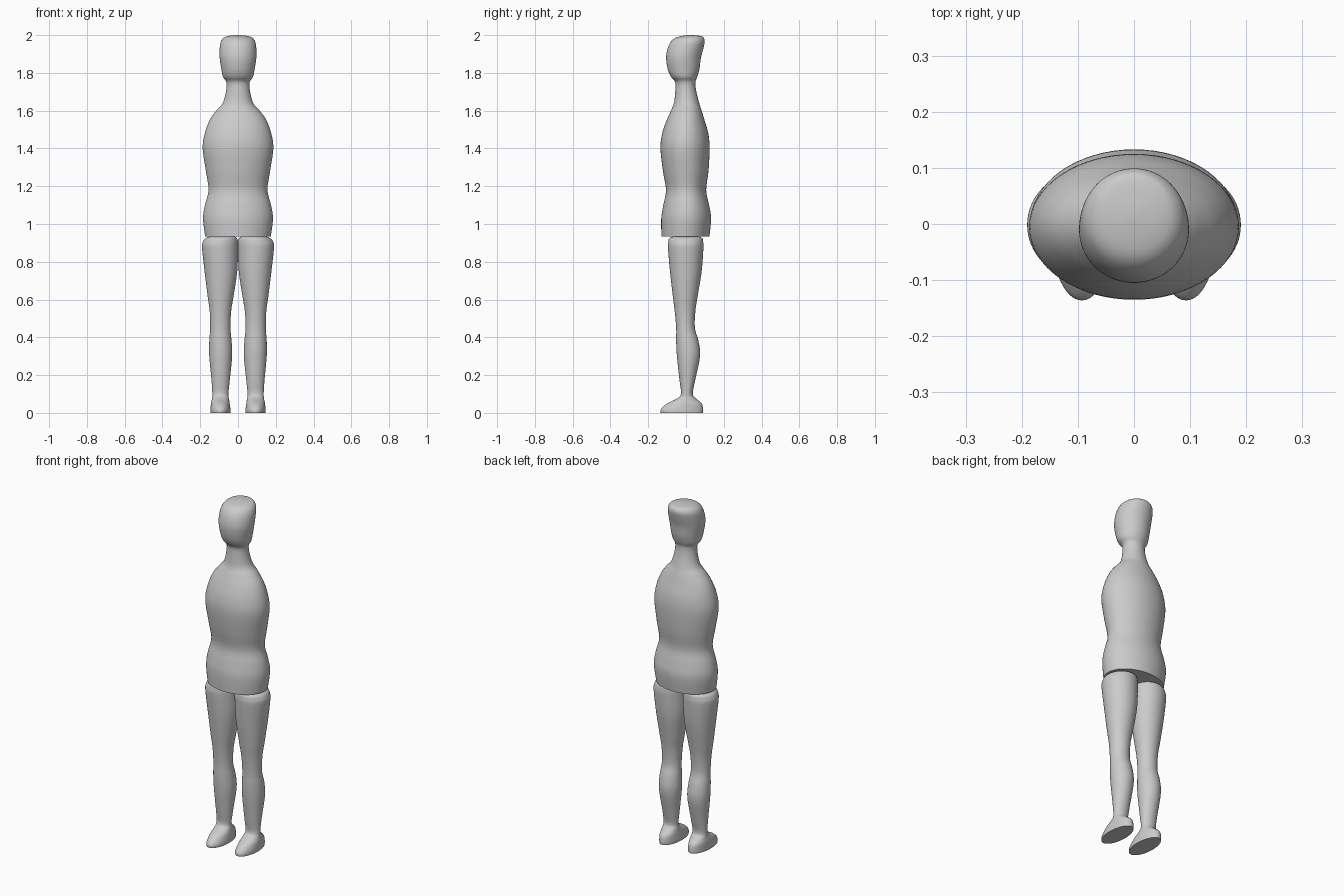
import bpy, bmesh, math

SIDES, STEPS = 64, 5


def spline(a, b, c, d, t):
    """Catmull-Rom blend between b and c."""
    return 0.5 * (2*b + (c-a)*t + (2*a-5*b+4*c-d)*t*t + (3*b-a-3*c+d)*t**3)


def smooth_rings(rings):
    out = []
    last = len(rings) - 1
    for i in range(last):
        four = [rings[max(0, min(last, i + k))] for k in (-1, 0, 1, 2)]
        for s in range(STEPS):
            out.append([spline(*v, s / STEPS) for v in zip(*four)])
    return out + [list(rings[-1])]


def loft(name, rings):
    """Rings are (z, x left, x right, y front, y back) ellipses, capped."""
    bm = bmesh.new()
    loops = []
    for z, x0, x1, y0, y1 in smooth_rings(rings):
        loops.append([bm.verts.new((
            (x0 + x1) / 2 + (x1 - x0) / 2 * math.cos(2 * math.pi * k / SIDES),
            (y0 + y1) / 2 + (y1 - y0) / 2 * math.sin(2 * math.pi * k / SIDES),
            z)) for k in range(SIDES)])
    for a, b in zip(loops, loops[1:]):
        for k in range(SIDES):
            n = (k + 1) % SIDES
            bm.faces.new((a[k], a[n], b[n], b[k]))
    bm.faces.new(loops[0][::-1])
    bm.faces.new(loops[-1])
    mesh = bpy.data.meshes.new(name)
    bm.to_mesh(mesh)
    bm.free()
    obj = bpy.data.objects.new(name, mesh)
    bpy.context.collection.objects.link(obj)
    bpy.ops.object.select_all(action='DESELECT')
    obj.select_set(True)
    bpy.context.view_layer.objects.active = obj
    bpy.ops.object.shade_smooth_by_angle(angle=math.radians(40))
    return obj


# Torso, neck and head in one skin: (z, half width, y front, y back)
body = [
    (0.935, 0.174, -0.130, 0.124), (1.03, 0.185, -0.131, 0.133),
    (1.10, 0.175, -0.120, 0.122), (1.18, 0.156, -0.106, 0.107),
    (1.28, 0.170, -0.122, 0.119), (1.40, 0.187, -0.135, 0.125),
    (1.48, 0.176, -0.126, 0.118), (1.55, 0.150, -0.102, 0.098),
    (1.60, 0.115, -0.080, 0.083), (1.64, 0.081, -0.064, 0.070),
    (1.70, 0.064, -0.057, 0.055), (1.75, 0.062, -0.057, 0.050),
    (1.78, 0.080, -0.080, 0.060), (1.82, 0.088, -0.097, 0.071),
    (1.88, 0.097, -0.105, 0.079), (1.93, 0.097, -0.097, 0.092),
    (1.965, 0.091, -0.080, 0.099), (1.985, 0.077, -0.058, 0.094),
    (1.995, 0.055, -0.025, 0.080), (2.0, 0.012, 0.010, 0.034),
]
loft("body", [(z, -w, w, f, b) for z, w, f, b in body])

# Leg with foot: (z, x inner, x outer, y front, y back)
leg = [
    (0.0, 0.040, 0.146, -0.135, 0.090), (0.02, 0.040, 0.146, -0.133, 0.091),
    (0.05, 0.044, 0.143, -0.100, 0.083), (0.075, 0.048, 0.138, -0.050, 0.055),
    (0.10, 0.051, 0.136, -0.027, 0.036), (0.17, 0.044, 0.140, -0.034, 0.048),
    (0.30, 0.031, 0.152, -0.048, 0.074), (0.38, 0.034, 0.152, -0.052, 0.066),
    (0.45, 0.040, 0.147, -0.052, 0.047), (0.54, 0.036, 0.150, -0.060, 0.050),
    (0.62, 0.023, 0.161, -0.070, 0.062), (0.75, 0.004, 0.177, -0.085, 0.083),
    (0.87, 0.000, 0.190, -0.095, 0.092), (0.905, 0.000, 0.186, -0.094, 0.091),
    (0.925, 0.006, 0.172, -0.088, 0.086), (0.935, 0.020, 0.145, -0.065, 0.065),
]
legs = loft("legs", leg)
legs.modifiers.new("Mirror", 'MIRROR').use_mirror_merge = False
